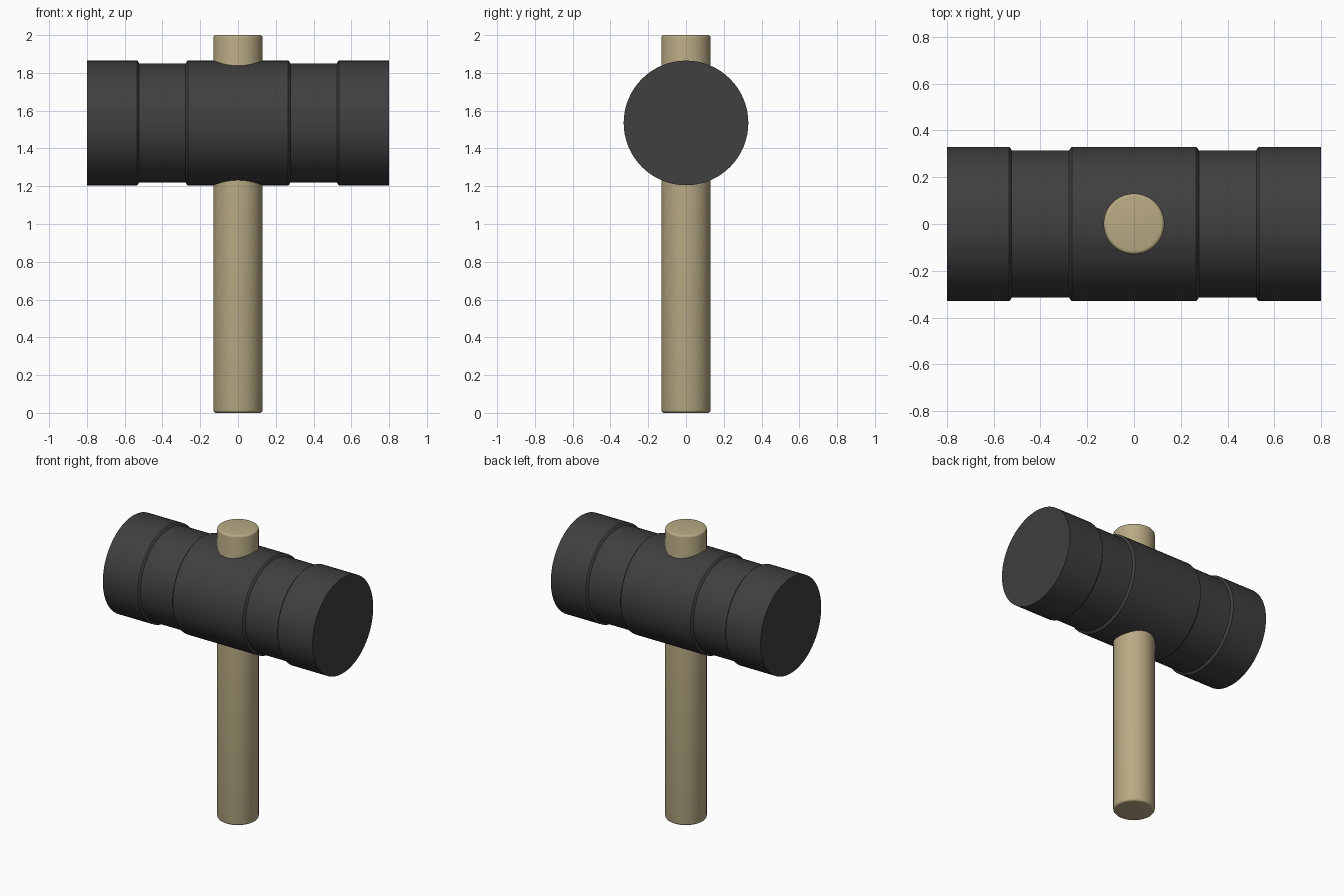
import bpy, bmesh
from math import radians, pi, cos, sin

if "Cube" in bpy.data.objects:
    bpy.data.objects.remove(bpy.data.objects["Cube"])


def material(name, rgb):
    m = bpy.data.materials.new(name)
    m.diffuse_color = (*rgb, 1)
    m.use_nodes = True
    m.node_tree.nodes["Principled BSDF"].inputs["Base Color"].default_value = m.diffuse_color
    return m


def lathe(name, profile, mat, segments=64):
    """Revolve (radius, height) points around z and cap both ends."""
    bm = bmesh.new()
    rings = [[bm.verts.new((r * cos(2 * pi * i / segments), r * sin(2 * pi * i / segments), h))
              for i in range(segments)] for r, h in profile]
    for low, high in zip(rings, rings[1:]):
        for i in range(segments):
            j = (i + 1) % segments
            bm.faces.new((low[i], low[j], high[j], high[i]))
    bm.faces.new(rings[0][::-1])
    bm.faces.new(rings[-1])
    mesh = bpy.data.meshes.new(name)
    bm.to_mesh(mesh)
    bm.free()
    mesh.materials.append(mat)
    obj = bpy.data.objects.new(name, mesh)
    bpy.context.collection.objects.link(obj)
    bpy.ops.object.select_all(action='DESELECT')
    obj.select_set(True)
    bpy.context.view_layer.objects.active = obj
    bpy.ops.object.shade_smooth_by_angle(angle=radians(30))
    return obj


# Wooden handle with softly rounded ends
R, b = 0.13, 0.015
foot = [(R - b + b * sin(a), b - b * cos(a)) for a in (k * pi / 8 for k in range(5))]
handle = foot + [(r, 2 - h) for r, h in reversed(foot)]
lathe("handle", handle, material("wood", (0.48, 0.40, 0.23)))

# Rubber head: half profile mirrored, with a shallow groove on each side
half = [(0.33, 0.266), (0.327, 0.27), (0.315, 0.277), (0.315, 0.523),
        (0.327, 0.53), (0.33, 0.534), (0.33, 0.8)]
head = lathe("head", [(r, -h) for r, h in reversed(half)] + half,
             material("rubber", (0.05, 0.05, 0.05)))
head.rotation_euler = (0, radians(90), 0)
head.location = (0, 0, 1.535)
